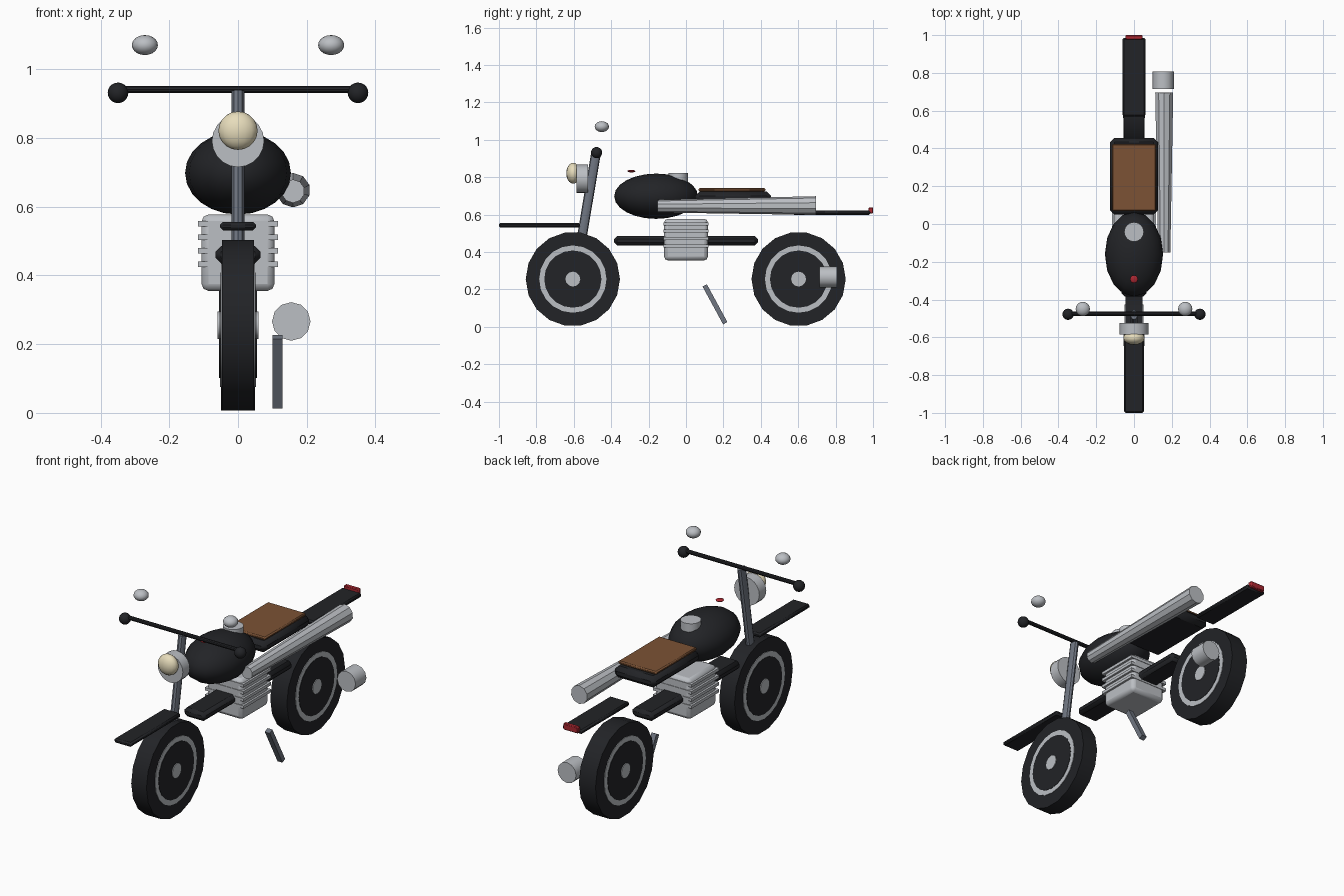
import bpy, math
from mathutils import Vector

if "Cube" in bpy.data.objects:
    bpy.data.objects.remove(bpy.data.objects["Cube"])


def mat(name, r, g, b):
    m = bpy.data.materials.new(name)
    m.diffuse_color = (r, g, b, 1)
    m.use_nodes = True
    m.node_tree.nodes["Principled BSDF"].inputs["Base Color"].default_value = m.diffuse_color
    return m


BLACK = mat("black", 0.016, 0.017, 0.02)
STEEL = mat("steel", 0.16, 0.18, 0.22)
CHROME = mat("chrome", 0.5, 0.52, 0.55)
BROWN = mat("brown_leather", 0.2, 0.085, 0.035)
RED = mat("red", 0.4, 0.02, 0.03)
CREAM = mat("cream", 0.8, 0.72, 0.5)


def finish(name, m, angle=35):
    o = bpy.context.object
    o.name = name
    o.data.materials.append(m)
    bpy.ops.object.transform_apply(location=False, rotation=True, scale=True)
    bpy.ops.object.shade_smooth_by_angle(angle=math.radians(angle))
    return o


def rod(name, a, b, r1, m, r2=None, sides=12, squash=1):
    a, b = Vector(a), Vector(b)
    bpy.ops.mesh.primitive_cone_add(vertices=sides, radius1=r1, radius2=r1 if r2 is None else r2,
                                    depth=(b - a).length, location=(a + b) / 2)
    o = bpy.context.object
    o.rotation_euler = Vector((0, 0, 1)).rotation_difference(b - a).to_euler()
    o.scale.x = squash
    return finish(name, m)


def ball(name, loc, size, m, seg=16, rings=10):
    bpy.ops.mesh.primitive_uv_sphere_add(segments=seg, ring_count=rings, radius=1, location=loc)
    bpy.context.object.scale = size
    return finish(name, m)


def box(name, loc, half, m, bevel=0, tilt=0, seg=1):
    bpy.ops.mesh.primitive_cube_add(size=2, location=loc)
    o = bpy.context.object
    o.scale = half
    o.rotation_euler.x = tilt
    finish(name, m)
    if bevel:
        b = o.modifiers.new("bevel", "BEVEL")
        b.width = bevel
        b.segments = seg
    return o


# wheels: nested discs, each a little wider than the one around it
for label, y, w in (("front", -0.605, 0.046), ("rear", 0.602, 0.05)):
    for part, r, extra, m, n in (("tire", 0.252, 0, BLACK, 18), ("rim", 0.18, 0.003, CHROME, 20),
                                 ("disc", 0.153, 0.005, BLACK, 20), ("hub", 0.04, 0.009, CHROME, 12)):
        x = w + extra
        rod(f"{label}_{part}", (-x, y, 0.255), (x, y, 0.255), r, m, sides=n)

# fenders and tail light
box("front_fender", (0, -0.783, 0.543), (0.052, 0.217, 0.012), BLACK, 0.008)
box("rear_fender", (0, 0.778, 0.61), (0.06, 0.208, 0.012), BLACK, 0.008)
box("tail_light", (0, 0.988, 0.622), (0.045, 0.012, 0.017), RED, 0.004)

# fork, handlebar, grips and mirrors
rod("fork", (0, -0.555, 0.49), (0, -0.48, 0.935), 0.026, STEEL, sides=10, squash=0.74)
rod("handlebar", (-0.35, -0.475, 0.941), (0.35, -0.475, 0.941), 0.011, BLACK, sides=10)
for side, s in (("left", -1), ("right", 1)):
    ball(f"{side}_grip", (s * 0.349, -0.478, 0.931), (0.03, 0.03, 0.03), BLACK)
    ball(f"{side}_mirror", (s * 0.271, -0.45, 1.07), (0.038, 0.038, 0.029), CHROME)

# headlight
rod("headlight_shell", (0, -0.585, 0.791), (0, -0.525, 0.791), 0.076, CHROME, sides=20)
ball("headlight_lens", (0, -0.603, 0.821), (0.057, 0.037, 0.056), CREAM)

# fuel tank, cap and indicator
ball("fuel_tank", (0, -0.16, 0.698), (0.154, 0.224, 0.121), BLACK, 16, 12)
rod("fuel_cap", (0, -0.042, 0.77), (0, -0.042, 0.821), 0.052, CHROME, sides=16)
ball("indicator", (0, -0.292, 0.832), (0.021, 0.021, 0.007), RED, 12, 8)

# seat
box("seat_base", (0, 0.252, 0.69), (0.126, 0.203, 0.032), BLACK, 0.022)
box("seat_pad", (0, 0.246, 0.733), (0.116, 0.178, 0.009), BROWN, 0.006)

# engine with cooling fins on a frame beam
box("frame_beam", (0, 0, 0.46), (0.065, 0.384, 0.025), BLACK, 0.016)
box("engine", (0, 0, 0.466), (0.106, 0.117, 0.111), CHROME, 0.02, 0, 2)
for i in range(4):
    box(f"engine_fin_{i + 1}", (0, 0, 0.55 - 0.039 * i), (0.117, 0.12, 0.008), CHROME)

# exhaust pipe and muffler on the right side
rod("exhaust_pipe", (0.16, -0.152, 0.645), (0.16, 0.695, 0.648), 0.034, CHROME, 0.05, 10)
rod("muffler", (0.155, 0.715, 0.266), (0.155, 0.808, 0.266), 0.056, CHROME, sides=12)

# kickstand
box("kickstand", (0.115, 0.155, 0.12), (0.015, 0.013, 0.115), STEEL, 0, math.radians(28.5))
